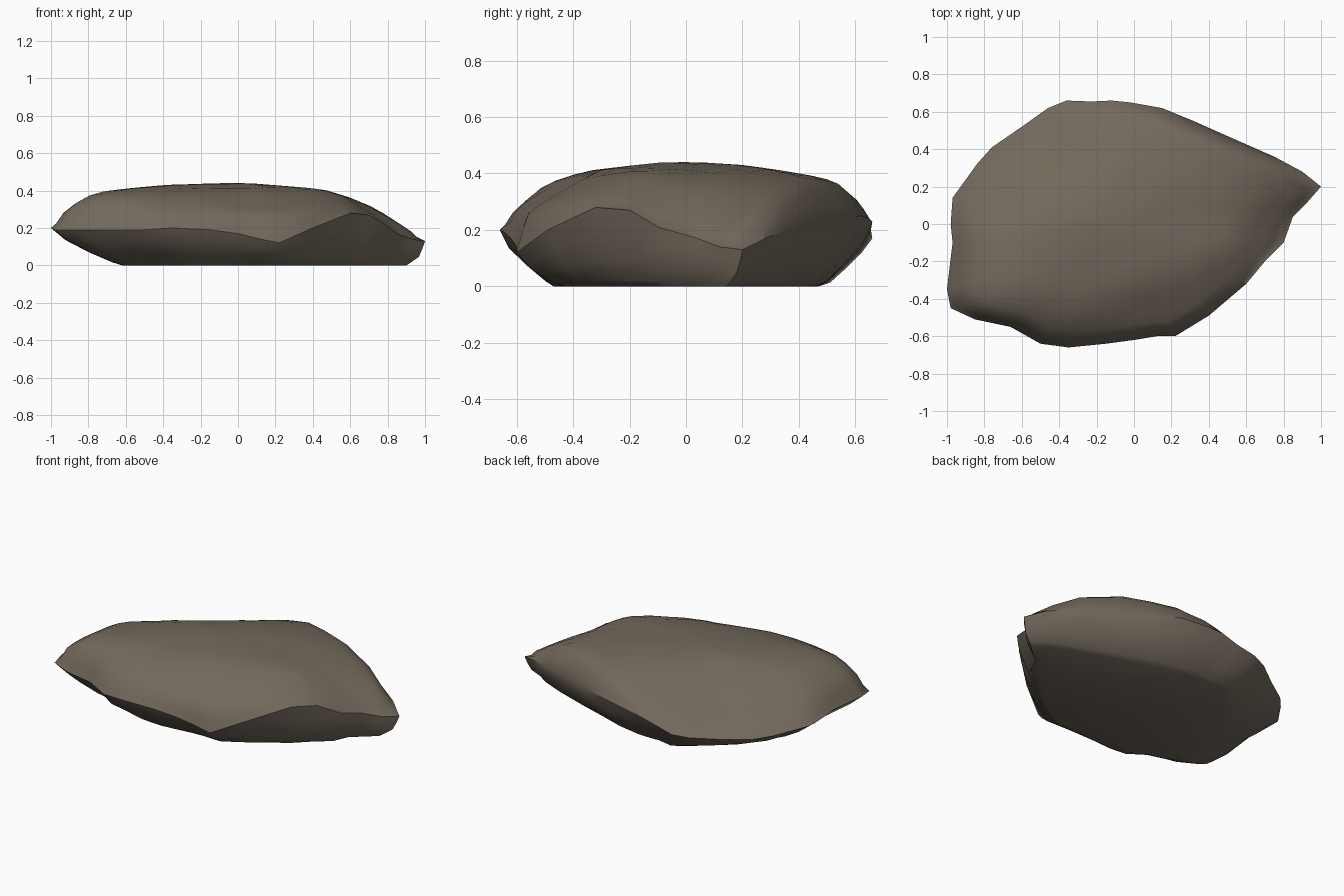
import bpy, bmesh, math
from mathutils import Vector, noise

if "Cube" in bpy.data.objects:
    bpy.data.objects.remove(bpy.data.objects["Cube"])

# widest outline of the rock, counterclockwise from the pointed end (x, y, z)
RIM = [(1.0, .20, .13), (.90, .28, .17), (.75, .36, .20), (.50, .47, .22), (.32, .55, .24),
       (.15, .62, .25), (-.02, .65, .24), (-.12, .66, .23), (-.23, .655, .20), (-.36, .66, .17),
       (-.46, .62, .16), (-.60, .52, .15), (-.76, .41, .15), (-.84, .32, .16), (-.97, .14, .19),
       (-.98, .0, .20), (-.97, -.10, .20), (-1.0, -.35, .20), (-.98, -.45, .19),
       (-.85, -.51, .19), (-.66, -.55, .19), (-.50, -.64, .19), (-.35, -.66, .20),
       (-.15, -.64, .19), (.0, -.62, .17), (.12, -.60, .14), (.22, -.60, .12), (.40, -.49, .20),
       (.60, -.32, .28), (.70, -.20, .27), (.80, -.10, .21), (.85, .04, .17), (.93, .12, .14)]
# top silhouettes seen from the front (x, z) and from the right (y, z)
FRONT = [(-1, .22), (-.98, .265), (-.77, .39), (-.4, .43), (0, .445), (.2, .425), (.46, .41),
         (.6, .36), (.75, .305), (.85, .23), (1, .13)]
SIDE = [(-.66, .22), (-.6, .27), (-.5, .36), (-.35, .41), (-.05, .445), (.2, .43), (.45, .39),
        (.6, .36), (.64, .33), (.66, .25)]
# slanting limits that plane off the back left and the front right
BACK_CUT = [(-1.06, .26), (-1, .34), (-.83, .45), (-.67, .5), (.39, .506), (.63, .37),
            (.81, .18), (.93, -.05)]
FRONT_CUT = [(-1.1, .12), (-.84, .315), (-.7, .40), (-.29, .47), (0, .52), (.26, .54),
             (.35, .535), (.64, .41), (.93, .30)]
COS, SIN = math.cos(math.radians(35)), math.sin(math.radians(35))


def lookup(table, v):
    for (a, za), (b, zb) in zip(table, table[1:]):
        if v <= b:
            return za + (zb - za) * max(0, (v - a) / (b - a))
    return table[-1][1]


def dome(x, y):
    u, d = COS * x + SIN * y, COS * y - SIN * x
    return min(lookup(FRONT, x), lookup(SIDE, y),
               (lookup(BACK_CUT, u) - .454 * d) / .89,
               (lookup(FRONT_CUT, u) + .454 * d) / .89)


def base_point(p):
    # footprint is tucked in, most strongly at the blunt end
    return Vector((p.x * (.9 if p.x > 0 else .62), p.y * .71, 0))


bm = bmesh.new()
rim = [Vector(p) for p in RIM]
rings = [[base_point(p) for p in rim]]

# undercut side, slightly bulging and chipped, flatter toward the blunt end
for t, right, left in ((.08, .2, .15), (.35, .6, .48), (.68, .86, .8)):
    ring = []
    for p in rim:
        k = min(1, max(0, .5 - p.x))
        q = base_point(p).lerp(p, right + (left - right) * k)
        q.z = p.z * t
        n = noise.noise(p * 4 + Vector((0, 0, t * 3))) * .02
        ring.append(q + Vector((p.x, p.y, 0)).normalized() * n)
    rings.append(ring)
rings.append(rim)

# gently domed top
center = Vector((-.05, .0, 0))
for s in (.97, .93, .87, .8, .72, .62, .5, .36, .18):
    ring = []
    for p in rim:
        q = center.lerp(Vector((p.x, p.y, 0)), s)
        f = min(1, (1 - s) / .09 + .2)
        z = p.z + (dome(q.x, q.y) - p.z) * f
        q.z = min(.445, z + noise.noise(q * 3) * .005)
        ring.append(q)
    rings.append(ring)

loops = [[bm.verts.new(p) for p in ring] for ring in rings]
count = len(rim)
for lo, hi in zip(loops, loops[1:]):
    for i in range(count):
        j = (i + 1) % count
        bm.faces.new((lo[i], lo[j], hi[j], hi[i]))
bm.faces.new(list(reversed(loops[0])))
peak = bm.verts.new((center.x, center.y, .443))
for i in range(count):
    bm.faces.new((loops[-1][i], loops[-1][(i + 1) % count], peak))

# soften the creases on the top only
top = [v for ring in loops[6:] for v in ring] + [peak]
bmesh.ops.smooth_vert(bm, verts=top, factor=.4, use_axis_z=True)
bmesh.ops.recalc_face_normals(bm, faces=bm.faces)

mesh = bpy.data.meshes.new("flat_rock")
bm.to_mesh(mesh)
bm.free()
rock = bpy.data.objects.new("flat_rock", mesh)
bpy.context.collection.objects.link(rock)

# stone colour
stone = bpy.data.materials.new("brown grey stone")
stone.diffuse_color = (.17, .14, .107, 1)
stone.use_nodes = True
stone.node_tree.nodes["Principled BSDF"].inputs["Base Color"].default_value = stone.diffuse_color
mesh.materials.append(stone)

bpy.context.view_layer.objects.active = rock
rock.select_set(True)
bpy.ops.object.shade_smooth_by_angle(angle=math.radians(40))
